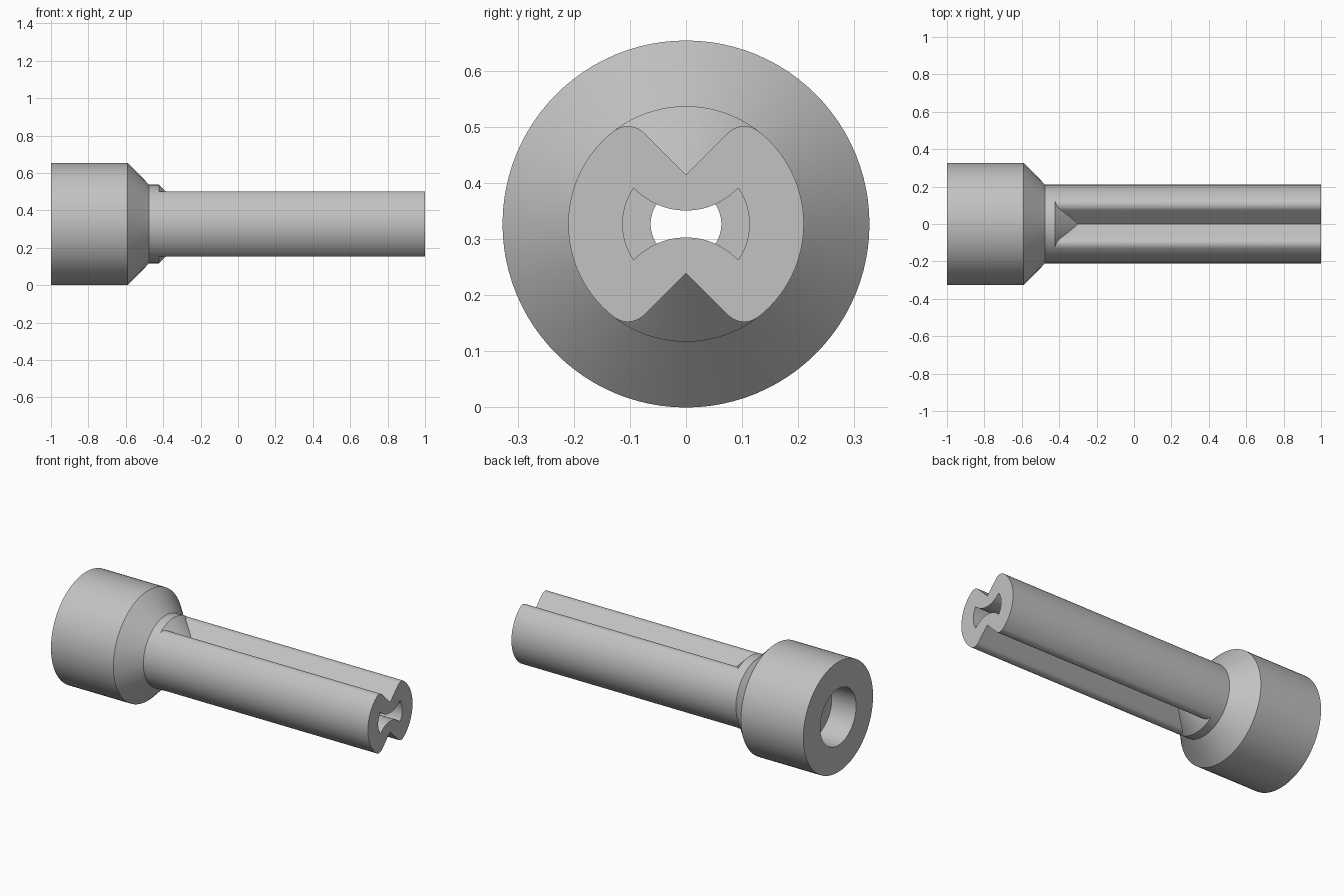
import bpy, bmesh
from math import sin, cos, pi, atan2, radians, sqrt
from mathutils import Vector

cube = bpy.data.objects.get("Cube")
if cube:
    bpy.data.objects.remove(cube)

HEAD_R, SHAFT_R, BORE_R, HOLE_R, SLOT_R = 0.327, 0.21, 0.168, 0.063, 0.1125
APEX = 0.088      # depth of the V groove floor from the axis
FILLET = 0.041    # rounding of the groove lips

grey = bpy.data.materials.new("light_grey")
grey.use_nodes = True
colour = (0.54, 0.54, 0.54, 1)
grey.diffuse_color = colour
grey.node_tree.nodes["Principled BSDF"].inputs["Base Color"].default_value = colour


def finish(name, bm):
    bmesh.ops.remove_doubles(bm, verts=bm.verts, dist=1e-5)
    bmesh.ops.recalc_face_normals(bm, faces=bm.faces)
    mesh = bpy.data.meshes.new(name)
    bm.to_mesh(mesh)
    bm.free()
    mesh.materials.append(grey)
    ob = bpy.data.objects.new(name, mesh)
    bpy.context.collection.objects.link(ob)
    return ob


def lathe(name, profile, steps=96):
    """Spin (x, radius) points about the long axis."""
    bm = bmesh.new()
    vs = [bm.verts.new((x, 0, HEAD_R + r)) for x, r in profile]
    edges = [bm.edges.new(pair) for pair in zip(vs, vs[1:])]
    bmesh.ops.spin(bm, geom=vs + edges, cent=(0, 0, HEAD_R), axis=(1, 0, 0),
                   angle=2 * pi, steps=steps)
    return finish(name, bm)


def prism(name, outline, x0, x1):
    """Extrude a (y, z) outline along the long axis."""
    bm = bmesh.new()
    face = bm.faces.new([bm.verts.new((x0, y, HEAD_R + z)) for y, z in outline])
    new = bmesh.ops.extrude_face_region(bm, geom=[face])["geom"]
    bmesh.ops.translate(bm, vec=(x1 - x0, 0, 0),
                        verts=[v for v in new if isinstance(v, bmesh.types.BMVert)])
    return finish(name, bm)


def arc(cy, cz, r, a0, a1, n):
    return [(cy + r * cos(a0 + (a1 - a0) * i / n), cz + r * sin(a0 + (a1 - a0) * i / n))
            for i in range(n + 1)]


def subtract(target, cutter):
    cutter.hide_render = True
    mod = target.modifiers.new("cut", 'BOOLEAN')
    mod.operation, mod.solver, mod.object = 'DIFFERENCE', 'EXACT', cutter
    bpy.context.view_layer.objects.active = target
    bpy.ops.object.modifier_apply(modifier=mod.name)
    bpy.data.objects.remove(cutter)


# Head, tapered shoulder and shaft, with the bore entering from the head
body = lathe("socket_shaft", [
    (1, 0), (1, SHAFT_R), (-0.475, SHAFT_R), (-0.59, HEAD_R), (-1, HEAD_R),
    (-1, BORE_R), (-0.84, BORE_R), (-0.84, HOLE_R), (-0.42, HOLE_R), (-0.42, 0)])

# V grooves with rounded lips, ending on a cone
lip_a = radians(52.1)
lip_y, lip_z = (SHAFT_R - FILLET) * cos(lip_a), (SHAFT_R - FILLET) * sin(lip_a)
right = [(0, APEX)] + arc(lip_y, lip_z, FILLET, radians(135), lip_a, 10)
right += [(0.28 * cos(lip_a), 0.28 * sin(lip_a))]
left = [(-y, z) for y, z in reversed(right[1:])]
for side in (1, -1):
    groove = prism("groove_cutter", [(y, z * side) for y, z in right + left], -0.55, 1.1)
    subtract(groove, lathe("groove_end_cone", [(-0.6, 0), (-0.6, APEX + 0.3),
                                               (-0.3 + APEX, 0)]))
    subtract(body, groove)

# Pinched keyway: round sides, with bulges above and below
corner = Vector((0.093, 0.064))
bulge_z = 0.024
rise = corner.y - bulge_z
bulge_r = (corner.x ** 2 + rise ** 2) / (2 * rise)
half = atan2(corner.x, bulge_r - rise)
side_a = atan2(corner.y, corner.x)
top = arc(0, bulge_z + bulge_r, bulge_r, -pi / 2 + half, -pi / 2 - half, 24)
flank = arc(0, 0, corner.length, -side_a, side_a, 16)
half_outline = flank[:-1] + top[:-1]
outline = half_outline + [(-y, -z) for y, z in half_outline]
subtract(body, prism("keyway_cutter", outline, -0.43, 1.1))

# Smooth walls with crisp edges
bpy.ops.object.select_all(action='DESELECT')
body.select_set(True)
bpy.context.view_layer.objects.active = body
bpy.ops.object.shade_smooth_by_angle(angle=radians(30))
